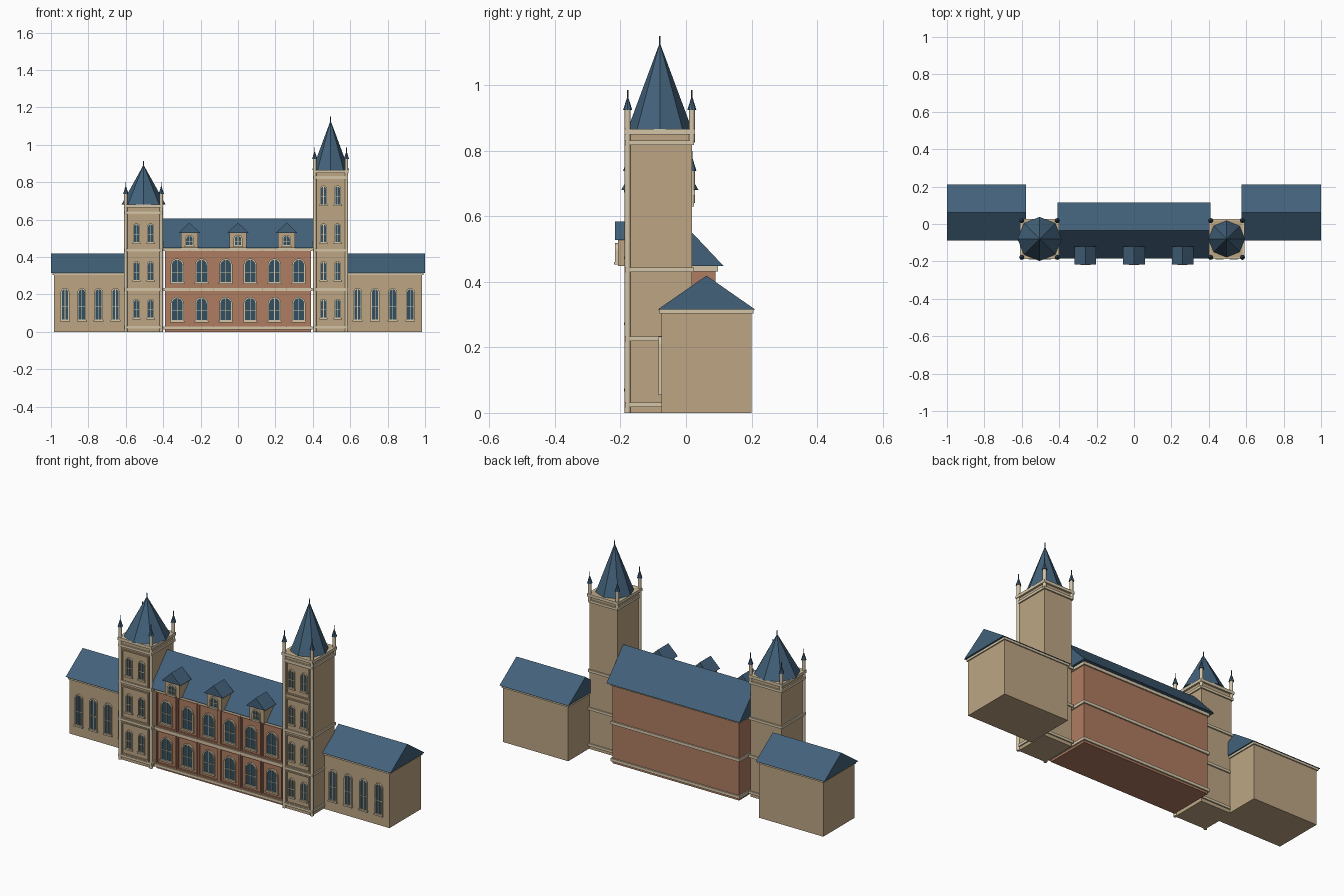
import bpy, bmesh, math

if "Cube" in bpy.data.objects:
    bpy.data.objects.remove(bpy.data.objects["Cube"])


def material(name, rgb):
    m = bpy.data.materials.new(name)
    m.diffuse_color = (*rgb, 1)
    m.use_nodes = True
    m.node_tree.nodes["Principled BSDF"].inputs["Base Color"].default_value = m.diffuse_color
    return m


TAN = material("tan_stone", (0.51, 0.38, 0.23))
CREAM = material("cream_trim", (0.66, 0.56, 0.39))
BRICK = material("brick", (0.43, 0.20, 0.117))
SLATE = material("blue_slate", (0.055, 0.12, 0.195))
GLASS = material("dark_glass", (0.032, 0.08, 0.115))


def loft(name, loops, mat, wrap=False):
    """Skin equal-length loops; cap the ends, or wrap the last to the first."""
    bm = bmesh.new()
    rows = [[bm.verts.new(p) for p in loop] for loop in loops]
    n = len(rows[0])
    pairs = list(zip(rows, rows[1:])) + ([(rows[-1], rows[0])] if wrap else [])
    for a, b in pairs:
        for i in range(n):
            j = (i + 1) % n
            bm.faces.new((a[i], a[j], b[j], b[i]))
    if not wrap:
        bm.faces.new(rows[0])
        bm.faces.new(rows[-1])
    bmesh.ops.recalc_face_normals(bm, faces=bm.faces[:])
    me = bpy.data.meshes.new(name)
    bm.to_mesh(me)
    bm.free()
    me.materials.append(mat)
    ob = bpy.data.objects.new(name, me)
    bpy.context.collection.objects.link(ob)
    return ob


def box(name, x0, x1, y0, y1, z0, z1, mat):
    return loft(name, [[(x0, y0, z), (x1, y0, z), (x1, y1, z), (x0, y1, z)]
                       for z in (z0, z1)], mat)


def cone(name, x, y, z0, z1, r0, r1, sides, mat, smooth=False):
    bpy.ops.mesh.primitive_cone_add(vertices=sides, radius1=r0, radius2=r1,
                                    depth=z1 - z0, location=(x, y, (z0 + z1) / 2))
    ob = bpy.context.object
    ob.name = name
    ob.data.materials.append(mat)
    if smooth:
        bpy.ops.object.shade_smooth_by_angle(angle=math.radians(50))
    return ob


def gable_x(name, x0, x1, y0, y1, z0, z1, mat):
    """Gable roof with its ridge along x."""
    return loft(name, [[(x, y0, z0), (x, y1, z0), (x, (y0 + y1) / 2, z1)]
                       for x in (x0, x1)], mat)


def arch(x, y, z0, z1, w):
    """Round-headed outline in an xz plane."""
    r, c = w / 2, z1 - w / 2
    return [(x - r, y, z0), (x + r, y, z0)] + [
        (x + r * math.cos(math.pi * i / 10), y, c + r * math.sin(math.pi * i / 10))
        for i in range(11)]


def window(name, x, y, z0, z1, w, t=0.007):
    """Arched window on a wall at y, facing -y."""
    outer, inner = (z0, z1, w), (z0 + t, z1 - t, w - 2 * t)
    f = y - 0.009
    loft(name + "_frame", [arch(x, y + .002, *outer), arch(x, f, *outer),
                           arch(x, f, *inner), arch(x, y + .002, *inner)], CREAM, wrap=True)
    loft(name + "_glass", [arch(x, y + .002, *inner), arch(x, y - .003, *inner)], GLASS)
    box(name + "_mullion", x - .0015, x + .0015, y - .006, y, z0 + t, z1 - t, CREAM)
    zs = z0 + (z1 - z0) * 0.45
    box(name + "_transom", x - w / 2 + t, x + w / 2 - t, y - .006, y, zs - .0015, zs + .0015, CREAM)
    box(name + "_sill", x - w / 2 - .003, x + w / 2 + .003, y - .011, y, z0 - .004, z0 + .004, CREAM)


def panel(name, x0, x1, y, z0, z1, t, mat):
    """Raised rectangular border on a front wall."""
    def rect(d, yy):
        return [(x0 + d, yy, z0 + d), (x1 - d, yy, z0 + d), (x1 - d, yy, z1 - d), (x0 + d, yy, z1 - d)]
    f = y - 0.007
    loft(name, [rect(0, y + .002), rect(0, f), rect(t, f), rect(t, y + .002)], mat, wrap=True)


# Central brick hall with string courses
WY = -0.16
box("hall_walls", -.39, .39, WY, .09, 0, .44, BRICK)
for z0, z1 in ((.012, .028), (.218, .234), (.432, .449)):
    box("hall_band", -.397, .397, WY - .012, .097, z0, z1, CREAM)
gable_x("hall_roof", -.41, .41, -.185, .115, .448, .607, SLATE)

# Six bays on two storeys
for i in range(6):
    x = -.325 + .13 * i
    for z, base, top in ((.055, .028, .218), (.26, .234, .432)):
        panel("hall_bay", x - .064, x + .064, WY, base, top, .008, BRICK)
        window("hall_window", x, WY, z, z + .132, .07)

# Dormers
for x in (-.26, 0, .26):
    box("dormer_walls", x - .045, x + .045, -.208, -.125, .449, .532, TAN)
    loft("dormer_roof", [[(x - .058, y, .528), (x + .058, y, .528), (x, y, .584)]
                         for y in (-.217, -.12)], SLATE)
    window("dormer_window", x, -.208, .457, .519, .048)


def tower(side, cx, hx, top, storeys, roof_r, apex, bands):
    cy, hy = -.08, .098
    fy = cy - hy
    name = side + "_tower"
    box(name + "_body", cx - hx, cx + hx, fy, cy + hy, 0, top, TAN)
    # string courses and cornice
    for z in bands:
        box(name + "_band", cx - hx - .007, cx + hx + .007, fy - .008, cy + hy + .007,
            z - .007, z + .007, CREAM)
    box(name + "_cornice", cx - hx - .01, cx + hx + .01, fy - .01, cy + hy + .01,
        top - .016, top, CREAM)
    # paired windows and raised panel on each storey
    for s in range(storeys):
        z = .07 + .202 * s
        panel(name + "_panel", cx - hx + .011, cx + hx - .011, fy, z - .037, z + .145, .007, TAN)
        for dx in (-.038, .038):
            window(name + "_window", cx + dx, fy, z, z + .106, .038, .006)
    # octagonal spire
    cone(name + "_spire", cx, cy, top, apex, roof_r, 0, 8, SLATE)
    cone(name + "_finial", cx, cy, apex - .015, apex + .02, .003, .002, 8, SLATE)
    # corner shafts and pinnacles
    for sx in (-1, 1):
        x = cx + sx * hx
        cone(name + "_shaft", x, fy, 0, top, .009, .009, 12, CREAM, True)
        for y in (fy, cy + hy):
            cone(name + "_pinnacle_post", x, y, top - .04, top + .06, .009, .009, 12, CREAM, True)
            cone(name + "_pinnacle_cap", x, y, top + .058, top + .1, .014, .001, 8, SLATE)
            cone(name + "_pinnacle_spike", x, y, top + .09, top + .12, .002, .002, 6, SLATE)


tower("left", -.505, .095, .68, 3, .118, .893, (.025, .226, .437, .637))
tower("right", .495, .085, .866, 4, .098, 1.13, (.025, .226, .437, .825))


# Low wings on either side
def wing(side, x0, x1, r0, r1, first, step):
    box(side + "_wing_walls", x0, x1, -.075, .2, 0, .305, TAN)
    box(side + "_wing_cornice", x0 - .006, x1 + .006, -.081, .206, .303, .316, CREAM)
    gable_x(side + "_wing_roof", r0, r1, -.087, .212, .315, .419, SLATE)
    for i in range(4):
        window(side + "_wing_window", first + step * i, -.075, .058, .234, .047)


wing("left", -.985, -.59, -1, -.578, -.925, .09)
wing("right", .585, .985, .575, 1, .639, .094)
